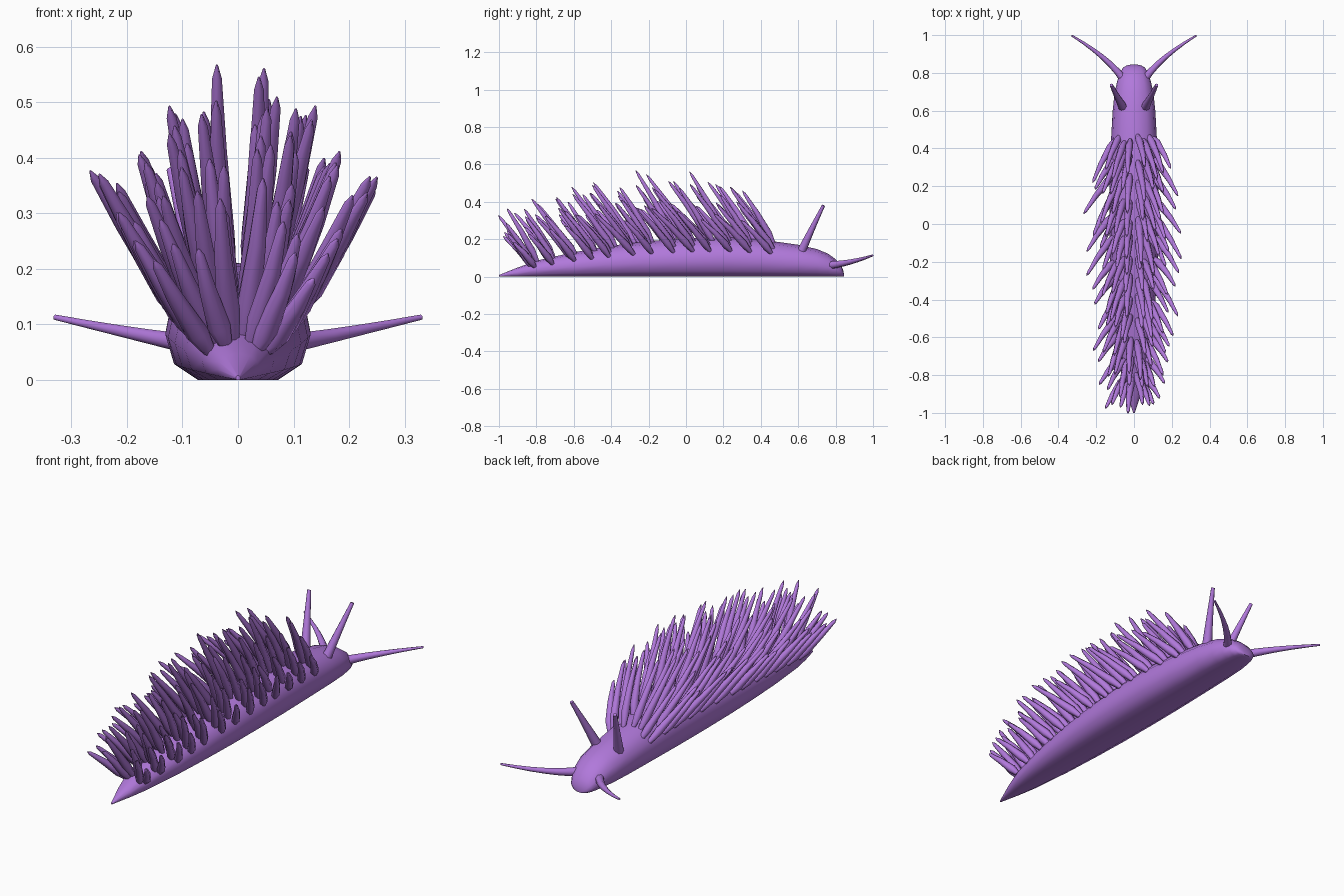
import bpy, bmesh, math, random
from mathutils import Vector

random.seed(4)
cube = bpy.data.objects.get("Cube")
if cube:
    bpy.data.objects.remove(cube, do_unlink=True)

purple = bpy.data.materials.new("soft purple")
purple.use_nodes = True
purple.diffuse_color = (0.44, 0.19, 0.71, 1)
purple.node_tree.nodes["Principled BSDF"].inputs["Base Color"].default_value = (0.44, 0.19, 0.71, 1)


def loft(bm, rings):
    """Skin a list of coordinate rings and close both ends."""
    loops = [[bm.verts.new(p) for p in ring] for ring in rings]
    n = len(loops[0])
    for a, b in zip(loops, loops[1:]):
        for i in range(n):
            j = (i + 1) % n
            bm.faces.new((a[i], a[j], b[j], b[i]))
    bm.faces.new(loops[0][::-1])
    bm.faces.new(loops[-1])


def tube(bm, path, radii, sides):
    """Tapered tube along a path of points."""
    rings = []
    for i, p in enumerate(path):
        d = (path[min(i + 1, len(path) - 1)] - path[max(i - 1, 0)]).normalized()
        u = d.cross(Vector((0, 1, 0.3))).normalized()
        v = d.cross(u)
        angles = [math.tau * k / sides for k in range(sides)]
        rings.append([p + radii[i] * (u * math.cos(a) + v * math.sin(a)) for a in angles])
    loft(bm, rings)


def bezier(a, b, c, t):
    return a.lerp(b, t).lerp(b.lerp(c, t), t)


def finish(bm, name, angle):
    bmesh.ops.recalc_face_normals(bm, faces=bm.faces)
    mesh = bpy.data.meshes.new(name)
    bm.to_mesh(mesh)
    bm.free()
    mesh.materials.append(purple)
    obj = bpy.data.objects.new(name, mesh)
    bpy.context.collection.objects.link(obj)
    bpy.ops.object.select_all(action='DESELECT')
    obj.select_set(True)
    bpy.context.view_layer.objects.active = obj
    bpy.ops.object.shade_smooth_by_angle(angle=math.radians(angle))


# Body stations: y, half width, height
stations = [(-1, .004, .008), (-.9, .038, .048), (-.8, .065, .085), (-.6, .095, .13),
            (-.4, .114, .165), (-.2, .126, .19), (0, .131, .205), (.2, .131, .211),
            (.4, .124, .198), (.6, .113, .17), (.7, .102, .147), (.76, .088, .122),
            (.8, .074, .093), (.828, .058, .062), (.84, .038, .035), (.844, .015, .015)]
half = [(.55, 0), (.88, .14), (1, .4), (.91, .68), (.58, .91)]
section = half + [(0, 1)] + [(-x, z) for x, z in reversed(half)]


def body_size(y):
    for (y0, w0, h0), (y1, w1, h1) in zip(stations, stations[1:]):
        if y <= y1:
            t = (y - y0) / (y1 - y0)
            return w0 + (w1 - w0) * t, h0 + (h1 - h0) * t


bm = bmesh.new()
loft(bm, [[(x * w, y, z * h) for x, z in section] for y, w, h in stations])
finish(bm, "body", 50)

# Rows of back spines fanning outwards and leaning to the tail
steps = [0, .2, .6, .94, 1]
radii = [.012, .021, .0155, .0088, .002]
rows, per_side = 13, 4
bm = bmesh.new()
for r in range(rows):
    for side in (-1, 1):
        for k in range(per_side):
            t = k / (per_side - 1)
            y = .455 - 1.27 * r / (rows - 1) + random.uniform(-.02, .02)
            w, h = body_size(y)
            base = Vector((side * w * (.16 + .7 * t), y, h * (.95 - .29 * t)))
            lean = Vector((side * (.08 + .25 * t + random.uniform(-.05, .05)),
                           -.53 + random.uniform(-.07, .07), .82 - .24 * t))
            length = (.38 - .075 * t) * random.uniform(.82, 1.15) * (.58 + .42 * h / .2)
            tip = base + lean.normalized() * length
            bend = base.lerp(tip, .45) + Vector((side * .01, .01, .006))
            tube(bm, [bezier(base, bend, tip, s) for s in steps], radii, 6)
finish(bm, "back_spines", 65)

# Paired head horns and mouth feelers
for side, label in ((1, "left"), (-1, "right")):
    for name, pts, r0, r1 in (
            ("horn", ((.06, .62, .14), (.085, .665, .24), (.12, .735, .38)), .024, .009),
            ("feeler", ((.055, .765, .06), (.14, .885, .072), (.33, .998, .113)), .022, .005)):
        a, b, c = [Vector((side * x, y, z)) for x, y, z in pts]
        bm = bmesh.new()
        path = [bezier(a, b, c, i / 6) for i in range(7)]
        tube(bm, path, [r0 + (r1 - r0) * i / 6 for i in range(7)], 8)
        finish(bm, f"{label}_{name}", 50)
